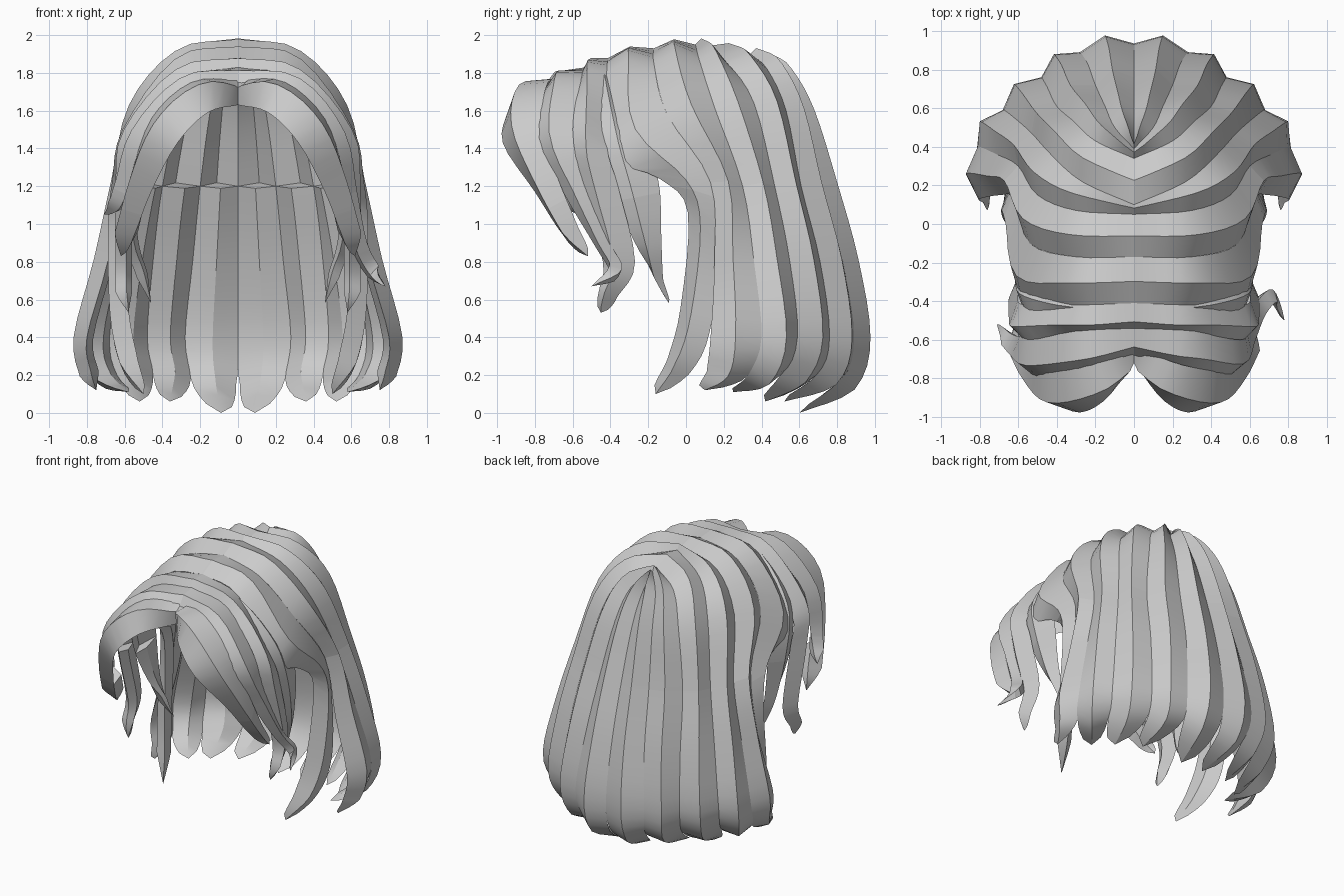
import bpy, bmesh
from math import sqrt
from mathutils import Vector

if "Cube" in bpy.data.objects:
    bpy.data.objects.remove(bpy.data.objects["Cube"])

STEPS = 4


def spline(points):
    """Catmull-Rom curve through the points."""
    p = [Vector(q) for q in points]
    p = [2 * p[0] - p[1]] + p + [2 * p[-1] - p[-2]]
    out = []
    for i in range(1, len(p) - 2):
        a, b, c, d = p[i - 1:i + 3]
        for k in range(STEPS):
            t = k / STEPS
            out.append(0.5 * (2 * b + (c - a) * t + (2 * a - 5 * b + 4 * c - d) * t * t
                              + (3 * b - a - 3 * c + d) * t ** 3))
    return out + [p[-2]]


def lock(name, edge_a, edge_b, tip, side=1, bulge=0.05, peak=0.5):
    """Ridged strand lofted between two edge guides, closing in a rounded tip."""
    flip = Vector((side, 1, 1))
    a = spline(edge_a + [tip])
    b = spline(edge_b + [tip])
    n = len(a)
    half = (b[n - 1 - STEPS] - a[n - 1 - STEPS]) / 2
    for k in range(1, STEPS + 1):           # blunt, rounded end
        i, t = n - 1 - STEPS + k, k / STEPS
        c, w = (a[i] + b[i]) / 2, half * sqrt(1 - t ** 2.0) * (1 - 0.2 * t)
        a[i], b[i] = c - w, c + w
    a, b = [v * flip for v in a], [v * flip for v in b]
    rings, outs = [], []
    for i in range(n):
        j, k = max(i - 1, 0), min(i + 1, n - 1)
        mid = a[i].lerp(b[i], peak)
        tan = (a[k] + b[k]) - (a[j] + b[j])
        out = mid - Vector((0, -0.1, min(mid.z, 1.4)))
        nor = tan.cross(b[i] - a[i])
        nor = nor.normalized() if nor.length > 1e-6 else out.normalized()
        if nor.dot(out) < 0:
            nor = -nor
        h = bulge * (0.6 + 0.4 * min(1, i / 3)) * min(1, (n - 1 - i) / 4)
        top = mid + nor * h
        if i == 0:
            top.x = 0                       # meet the mirrored strand on the parting
        rings.append((a[i], top, b[i], mid - nor * h * 0.6))
        outs.append(out)
    bm = bmesh.new()
    vs = [[bm.verts.new(q) for q in r] for r in rings]
    m = n // 2
    test = (rings[m + 1][0] - rings[m][0]).cross(rings[m][2] - rings[m][0])
    rev = test.dot(outs[m]) < 0

    def quad(*f):
        bm.faces.new(f[::-1] if rev else f)
    started = False
    for r, s in zip(vs, vs[1:]):
        quad(r[0], s[0], s[1], r[1])
        quad(r[1], s[1], s[2], r[2])
        if r[0].co.z < 1.21:                # inner lining of hanging part
            if not started:
                quad(r[0], r[1], r[2], r[3])
                started = True
            quad(r[2], s[2], s[3], r[3])
            quad(r[3], s[3], s[0], r[0])
    bmesh.ops.remove_doubles(bm, verts=bm.verts, dist=0.0005)
    bmesh.ops.delete(bm, geom=[v for v in bm.verts if not v.link_faces], context='VERTS')
    me = bpy.data.meshes.new(name)
    bm.to_mesh(me)
    bm.free()
    ob = bpy.data.objects.new(name, me)
    bpy.context.collection.objects.link(ob)
    bpy.ops.object.select_all(action='DESELECT')
    ob.select_set(True)
    bpy.context.view_layer.objects.active = ob
    bpy.ops.object.shade_smooth_by_angle(angle=0.4)


# Valleys between the back strands, from centre back to the side
v0 = [(0, .41, 1.88), (0, .52, 1.77), (0, .63, 1.58), (0, .76, 1.2), (0, .87, .8), (0, .935, .4), (.01, .87, .15)]
v1 = [(0, .39, 1.89), (.1, .5, 1.79), (.15, .61, 1.58), (.2, .72, 1.2), (.24, .83, .8), (.28, .89, .4), (.25, .82, .18)]
v2 = [(0, .34, 1.9), (.2, .43, 1.82), (.31, .53, 1.6), (.4, .61, 1.2), (.45, .71, .8), (.48, .76, .4), (.45, .69, .2)]
v3 = [(0, .1, 1.94), (.27, .22, 1.85), (.43, .36, 1.64), (.53, .47, 1.2), (.62, .55, .8), (.68, .59, .4), (.64, .5, .2)]
v4 = [(0, .05, 1.95), (.3, .07, 1.87), (.5, .15, 1.62), (.6, .3, 1.2), (.71, .36, .8), (.81, .4, .4), (.77, .33, .2)]
v5 = [(0, -.17, 1.93), (.3, -.17, 1.85), (.54, -.1, 1.58), (.62, .13, 1.22), (.69, .15, .8), (.8, .13, .4), (.78, .11, .22)]
back = [v0, v1, v2, v3, v4, v5]
tips = [(.09, .6, 0), (.36, .52, .06), (.52, .42, .06), (.58, .25, .11), (.75, .1, .12)]

# Ear strands: back edge and front edge
ear0 = [(0, -.17, 1.93), (.3, -.17, 1.85), (.54, -.1, 1.58), (.61, .14, 1.22), (.65, .17, .9), (.67, .14, .5), (.62, .05, .25)]
ear1 = [(0, -.41, 1.88), (.3, -.42, 1.8), (.57, -.42, 1.38), (.6, -.14, 1.24), (.61, .01, 1.06), (.58, -.03, .55), (.53, -.1, .28)]

# Face-framing strands
a0 = [(0, -.37, 1.83), (.3, -.38, 1.75), (.52, -.28, 1.48), (.57, -.15, 1.25), (.55, -.13, .9), (.5, -.12, .7)]
a1 = [(0, -.46, 1.83), (.3, -.47, 1.76), (.54, -.45, 1.5), (.58, -.4, 1.2), (.55, -.27, .9), (.5, -.18, .75)]
b0 = [(0, -.41, 1.88), (.3, -.42, 1.8), (.57, -.42, 1.42), (.6, -.36, 1.2), (.6, -.27, .8), (.6, -.36, .62)]
b1 = [(0, -.54, 1.83), (.3, -.56, 1.76), (.55, -.6, 1.5), (.59, -.55, 1.2), (.59, -.44, .8), (.59, -.46, .65)]
c0 = [(0, -.53, 1.83), (.3, -.55, 1.77), (.55, -.58, 1.48), (.59, -.5, 1.2), (.64, -.4, .9), (.72, -.34, .76)]
c1 = [(0, -.68, 1.75), (.3, -.76, 1.69), (.49, -.79, 1.45), (.56, -.64, 1.15), (.62, -.48, .88), (.7, -.4, .73)]
d0 = [(0, -.64, 1.77), (.25, -.73, 1.75), (.46, -.76, 1.56), (.55, -.7, 1.3), (.6, -.57, .98)]
d1 = [(0, -.72, 1.63), (.16, -.92, 1.59), (.32, -.97, 1.43), (.46, -.8, 1.17), (.55, -.65, .94)]

for side, s in ((1, "right"), (-1, "left")):
    for i, tip in enumerate(tips):
        lock(f"back_strand_{s}_{i + 1}", back[i], back[i + 1], tip, side, 0.065)
    lock(f"ear_strand_{s}", ear0, ear1, (.5, -.16, .1), side, 0.06)
    lock(f"temple_strand_{s}", a0, a1, (.46, -.09, .58), side, 0.04, 0.6)
    lock(f"cheek_strand_{s}", b0, b1, (.58, -.45, .53), side, 0.055, 0.65)
    lock(f"fringe_{s}", d0, d1, (.62, -.52, .83), side, 0.09, 0.5)

# Outer fringe wisps differ on the two sides
lock("fringe_wisp_right", c0, c1, (.78, -.5, .67), 1, 0.06, 0.6)
lock("fringe_wisp_left",
     [(0, -.53, 1.83), (.3, -.55, 1.77), (.55, -.58, 1.5), (.61, -.58, 1.25), (.65, -.56, 1.12)],
     [(0, -.68, 1.75), (.27, -.78, 1.69), (.49, -.8, 1.45), (.58, -.7, 1.2), (.63, -.62, 1.08)],
     (.71, -.52, 1.05), -1, 0.06, 0.6)
